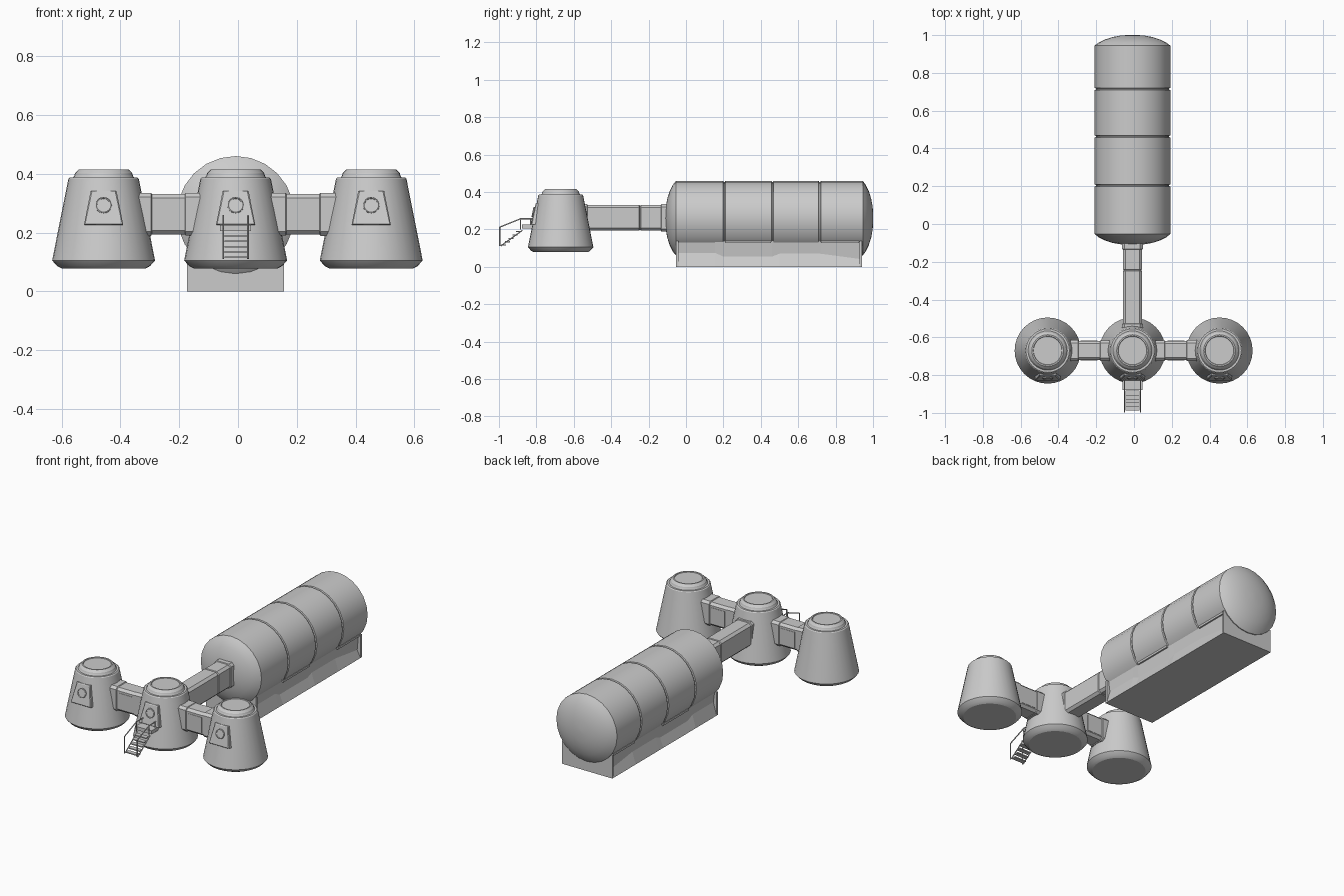
import bpy, bmesh, math
from mathutils import Matrix, Vector

if "Cube" in bpy.data.objects:
    bpy.data.objects.remove(bpy.data.objects["Cube"])

CX = -0.008          # centre line of hull and middle pod
POD_Y = -0.67


def finish(bm, name, smooth=None, loc=(0, 0, 0), rot=(0, 0, 0)):
    bmesh.ops.recalc_face_normals(bm, faces=bm.faces)
    me = bpy.data.meshes.new(name)
    bm.to_mesh(me)
    bm.free()
    ob = bpy.data.objects.new(name, me)
    bpy.context.collection.objects.link(ob)
    ob.location, ob.rotation_euler = loc, rot
    if smooth:
        bpy.ops.object.select_all(action='DESELECT')
        ob.select_set(True)
        bpy.context.view_layer.objects.active = ob
        bpy.ops.object.shade_smooth_by_angle(angle=math.radians(smooth))
    return ob


def loft(rings, name, **kw):
    """Skin a list of equal closed rings and cap both ends."""
    bm = bmesh.new()
    vs = [[bm.verts.new(p) for p in r] for r in rings]
    n = len(vs[0])
    for a, b in zip(vs, vs[1:]):
        for i in range(n):
            bm.faces.new((a[i], a[(i + 1) % n], b[(i + 1) % n], b[i]))
    bm.faces.new(vs[0])
    bm.faces.new(vs[-1])
    return finish(bm, name, **kw)


def lathe(profile, n, name, **kw):
    rings = [[(r * math.sin(2 * math.pi * i / n), r * math.cos(2 * math.pi * i / n), z)
              for i in range(n)] for r, z in profile]
    return loft(rings, name, **kw)


def box(name, lo, hi):
    bm = bmesh.new()
    lo, hi = Vector(lo), Vector(hi)
    bmesh.ops.create_cube(bm, size=1, matrix=Matrix.Translation((lo + hi) / 2)
                          @ Matrix.Diagonal((*(hi - lo), 1)))
    return finish(bm, name)


def bar(name, a, b, r=0.003):
    a, b = Vector(a), Vector(b)
    bm = bmesh.new()
    d = b - a
    bmesh.ops.create_cone(bm, cap_ends=True, segments=6, radius1=r, radius2=r, depth=d.length,
                          matrix=Matrix.Translation((a + b) / 2)
                          @ d.to_track_quat('Z', 'Y').to_matrix().to_4x4())
    return finish(bm, name)


def tunnel(name, sections, along_x, centre):
    """Chamfered rectangular tube; sections are (position, outward offset)."""
    rings = []
    for t, o in sections:
        w, h, c = 0.051 + o, 0.069 + o, 0.014
        pts = [(w, h - c), (w - c, h), (c - w, h), (-w, h - c),
               (-w, c - h), (c - w, -h), (w - c, -h), (w, c - h)]
        rings.append([(t, centre + u, 0.262 + v) if along_x else (centre + u, t, 0.262 + v)
                      for u, v in pts])
    return loft(rings, name)


# Long hull: domed ends and three grooved seams
dome = [(0.01, 0.058), (0.06, 0.055), (0.105, 0.047), (0.145, 0.034), (0.178, 0.018)]
hull = [(r, -0.053 - d) for r, d in dome] + [(0.2, -0.053)]
for s in (0.204, 0.463, 0.715):
    hull += [(0.2, s - 0.006), (0.194, s - 0.003), (0.194, s + 0.003), (0.2, s + 0.006)]
hull += [(0.2, 0.945)] + [(r, 0.943 + d) for r, d in reversed(dome)]
lathe(hull, 24, "hull", smooth=35, loc=(CX, 0, 0.26), rot=(-math.pi / 2, 0, 0))

# Cradle under the hull: sloping skirt of varying height, plus end plates
stations = [(-0.05, 0.075), (0.155, 0.075), (0.2, 0.055), (0.46, 0.055),
            (0.5, 0.07), (0.72, 0.07), (0.93, 0.042)]
loft([[(CX + x, y, z) for x, z in ((-0.165, 0), (-0.143, zt), (-0.152, 0.137),
                                   (0.152, 0.137), (0.143, zt), (0.165, 0))]
      for y, zt in stations], "cradle")
for nm, y in (("front", -0.053), ("back", 0.928)):
    box("cradle_plate_" + nm, (CX - 0.165, y, 0), (CX + 0.165, y + 0.012, 0.138))
for nm, y0, y1 in (("middle", 0.21, 0.455), ("rear", 0.722, 0.925)):
    box("cradle_ledge_" + nm, (CX - 0.16, y0, 0.127), (CX + 0.16, y1, 0.139))

# Pods with door panel and porthole
pod = [(0.02, 0.078), (0.143, 0.078), (0.158, 0.086), (0.175, 0.105), (0.12, 0.382),
       (0.115, 0.387), (0.104, 0.387), (0.1, 0.392), (0.097, 0.402), (0.084, 0.415),
       (0.077, 0.415), (0.075, 0.411), (0.01, 0.411)]
slope = math.atan2(0.055, 0.277)
for nm, x in (("left", -0.457), ("middle", CX), ("right", 0.453)):
    lathe(pod, 32, "pod_" + nm, smooth=28, loc=(x, POD_Y, 0))

    def panel(y, g):
        return [(x - 0.067 + g, y - 0.828, 0.225 + g), (x + 0.067 - g, y - 0.828, 0.225 + g),
                (x + 0.044 - g, y - 0.804, 0.342 - g), (x - 0.044 + g, y - 0.804, 0.342 - g)]
    loft([panel(0.06, 0), panel(0.004, 0), panel(0, 0.004)], "door_" + nm)
    lathe([(0.028, -0.01), (0.028, 0.004), (0.025, 0.006), (0.022, 0.004), (0.022, 0.001),
           (0.002, 0.001)], 24, "porthole_" + nm, smooth=30,
          loc=(x, -0.815, 0.293), rot=(math.pi / 2 - slope, 0, 0))

# Tunnels with shallow collars and seams
tunnel("tunnel_back", [(-0.56, 0.004), (-0.53, 0.004), (-0.527, 0), (-0.25, 0), (-0.247, -0.004),
                       (-0.243, -0.004), (-0.24, 0), (-0.135, 0), (-0.132, 0.004), (-0.09, 0.004)],
       False, CX)
for nm, s in (("left", -1), ("right", 1)):
    tunnel("tunnel_" + nm,
           [(CX + s * a, o) for a, o in ((0.1, 0.003), (0.17, 0.003), (0.173, 0),
                                         (0.285, 0), (0.288, 0.004), (0.35, 0.004))],
           True, POD_Y)
    # access panels on both faces of the side tunnels
    for y in (-0.723, -0.621):
        xs = sorted((CX + s * 0.185, CX + s * 0.275))
        box("tunnel_panel_" + nm, (xs[0], y, 0.212), (xs[1], y + 0.004, 0.305))

# Landing, steps and handrails at the middle pod
box("landing", (CX - 0.053, -0.878, 0.205), (CX + 0.053, -0.8, 0.226))
for i in range(5):
    y, z = -0.882 - i * 0.02, 0.188 - i * 0.018
    box("step", (CX - 0.038, y - 0.026, z - 0.003), (CX + 0.038, y, z + 0.003))
for s in (-1, 1):
    x = CX + s * 0.042
    bar("stringer", (x, -0.875, 0.195), (x, -0.99, 0.112))
    bar("handrail_level", (x, -0.815, 0.257), (x, -0.885, 0.257))
    bar("handrail_slope", (x, -0.885, 0.257), (x, -0.996, 0.212))
    for y, z0, z1 in ((-0.83, 0.21, 0.257), (-0.885, 0.2, 0.257), (-0.996, 0.112, 0.212)):
        bar("rail_post", (x, y, z0), (x, y, z1))
